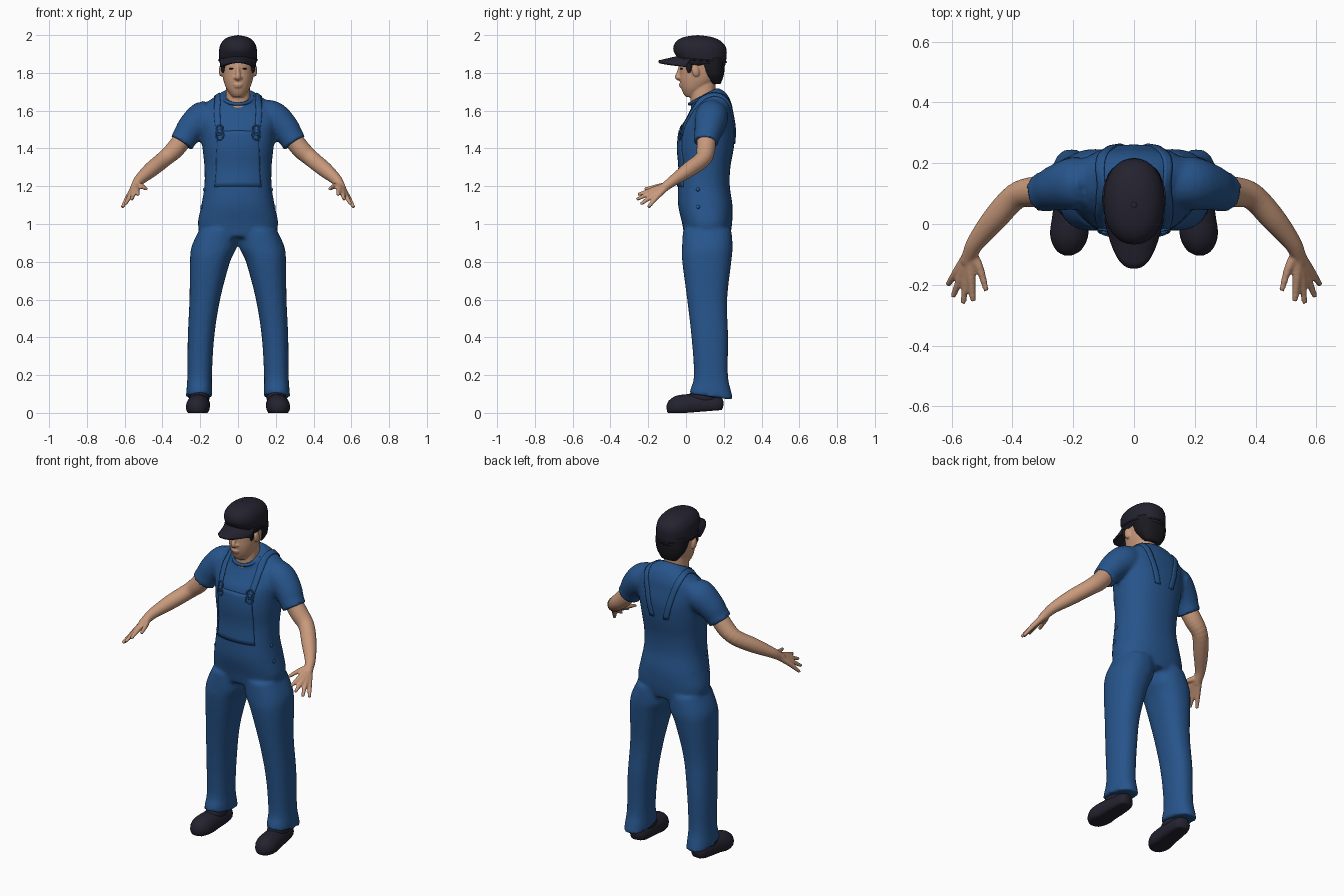
import bpy, bmesh, math
from mathutils import Vector, Matrix

cube = bpy.data.objects.get("Cube")
if cube:
    bpy.data.objects.remove(cube, do_unlink=True)


def material(name, rgb):
    mat = bpy.data.materials.new(name)
    mat.use_nodes = True
    mat.diffuse_color = (*rgb, 1)
    bsdf = mat.node_tree.nodes["Principled BSDF"]
    bsdf.inputs["Base Color"].default_value = (*rgb, 1)
    bsdf.inputs["Roughness"].default_value = 0.8
    return mat


BLUE = material("work blue", (0.02, 0.09, 0.26))
SKIN = material("warm skin", (0.58, 0.32, 0.2))
DARK = material("dark cloth", (0.017, 0.016, 0.028))
HAIR = material("black hair", (0.01, 0.01, 0.014))


def smooth_rows(rows, steps=4):
    """Catmull-Rom interpolation through rows of numbers."""
    out = []
    for i in range(len(rows) - 1):
        p0, p1 = rows[max(i - 1, 0)], rows[i]
        p2, p3 = rows[i + 1], rows[min(i + 2, len(rows) - 1)]
        for k in range(steps):
            t = k / steps
            out.append([0.5 * (2 * b + (c - a) * t + (2 * a - 5 * b + 4 * c - d) * t * t
                               + (3 * b - a - 3 * c + d) * t ** 3)
                        for a, b, c, d in zip(p0, p1, p2, p3)])
    return out + [list(rows[-1])]


def skin_rings(bm, rings):
    """Bridge rings of points and cap both ends."""
    loops = [[bm.verts.new(p) for p in ring] for ring in rings]
    n = len(loops[0])
    for a, b in zip(loops, loops[1:]):
        for i in range(n):
            j = (i + 1) % n
            bm.faces.new((a[i], a[j], b[j], b[i]))
    bm.faces.new(loops[0][::-1])
    bm.faces.new(loops[-1])


def stack(bm, rows, side=1, n=32, power=2.3):
    """Level rings; each row is z, x, y, half width, half depth, tilt."""
    rings = []
    for z, x, y, rx, ry, tilt in smooth_rows(rows):
        ring = []
        for i in range(n):
            a = 2 * math.pi * i / n
            c, s = math.cos(a), math.sin(a)
            u = math.copysign(abs(c) ** (2 / power), c) * rx
            v = math.copysign(abs(s) ** (2 / power), s) * ry
            ring.append((side * x + u, y + v, z + tilt * v))
        rings.append(ring)
    skin_rings(bm, rings)


def tube(bm, rows, side=1, n=20):
    """Rings square to a path; each row is x, y, z, radius."""
    rows = smooth_rows(rows)
    pts = [Vector((side * r[0], r[1], r[2])) for r in rows]
    rings = []
    for i, p in enumerate(pts):
        t = (pts[min(i + 1, len(pts) - 1)] - pts[max(i - 1, 0)]).normalized()
        u = Vector((1, 0, 0.3)).cross(t).normalized()
        v = t.cross(u)
        angles = [2 * math.pi * k / n for k in range(n)]
        rings.append([p + (u * math.cos(a) + v * math.sin(a)) * rows[i][3] for a in angles])
    skin_rings(bm, rings)


def ball(bm, centre, size, turn=0):
    m = Matrix.Translation(centre) @ Matrix.Rotation(turn, 4, 'X') @ Matrix.Diagonal((*size, 1))
    bmesh.ops.create_uvsphere(bm, u_segments=24, v_segments=14, radius=1, matrix=m)


def finish(name, bm, mat, voxel=0, rounds=4, thick=0):
    bmesh.ops.recalc_face_normals(bm, faces=bm.faces)
    me = bpy.data.meshes.new(name)
    bm.to_mesh(me)
    bm.free()
    me.materials.append(mat)
    for f in me.polygons:
        f.use_smooth = True
    ob = bpy.data.objects.new(name, me)
    bpy.context.collection.objects.link(ob)
    if thick:
        mod = ob.modifiers.new("thickness", 'SOLIDIFY')
        mod.thickness = thick
        mod.offset = 0
    if voxel:
        mod = ob.modifiers.new("blend", 'REMESH')
        mod.mode = 'VOXEL'
        mod.voxel_size = voxel
        mod.use_smooth_shade = True
        mod = ob.modifiers.new("soften", 'SMOOTH')
        mod.factor = 0.5
        mod.iterations = rounds
    return ob


# Overalls and shirt: torso, trouser legs and sleeves blended together
bm = bmesh.new()
stack(bm, [(0.93, 0, .112, .19, .12, 0), (1.0, 0, .112, .213, .132, 0), (1.1, 0, .102, .194, .144, 0),
           (1.2, 0, .095, .178, .137, 0), (1.3, 0, .1, .178, .135, 0), (1.4, 0, .105, .188, .148, 0),
           (1.5, 0, .115, .2, .147, 0), (1.57, 0, .125, .213, .126, .1), (1.62, 0, .13, .19, .11, .2),
           (1.66, 0, .12, .13, .09, .4), (1.685, 0, .095, .085, .073, .5)])
for s in (1, -1):
    stack(bm, [(.97, .105, .112, .1, .128, 0), (.88, .126, .113, .12, .134, 0), (.8, .148, .11, .106, .13, 0),
               (.6, .176, .112, .081, .106, 0), (.4, .196, .126, .07, .097, 0), (.2, .203, .132, .065, .09, 0),
               (.12, .205, .132, .068, .108, -.08), (.085, .206, .134, .07, .116, -.14)], s)
    tube(bm, [(.1, .135, 1.585, .075), (.18, .135, 1.565, .088), (.245, .122, 1.51, .078),
              (.28, .11, 1.46, .068), (.3, .105, 1.43, .068)], s)
overalls = finish("overalls", bm, BLUE, 0.011, 5)
bpy.context.view_layer.update()
body = overalls.evaluated_get(bpy.context.evaluated_depsgraph_get())


def on_body(p, lift=0.002):
    _, loc, nor, _ = body.closest_point_on_mesh(Vector(p))
    return loc + nor * lift, nor


def patch(name, rows):
    """Thin cloth panel laid on the body."""
    bm = bmesh.new()
    grid = [[bm.verts.new(on_body(p)[0]) for p in row] for row in rows]
    for a, b in zip(grid, grid[1:]):
        for i in range(len(a) - 1):
            bm.faces.new((a[i], a[i + 1], b[i + 1], b[i]))
    return finish(name, bm, BLUE, thick=0.008)


# Bib panel, narrowing towards its top
patch("bib", [[((k / 8 - 1) * (.15 - .03 * r / 12), -.06, 1.2 + .3 * r / 12) for k in range(17)]
              for r in range(13)])

# Shoulder straps, buckles and hip buttons
for s, label in ((1, "left"), (-1, "right")):
    path = smooth_rows([(.11, -.05, 1.47), (.115, -.02, 1.56), (.12, .04, 1.65), (.12, .13, 1.7),
                        (.11, .22, 1.66), (.085, .28, 1.56), (.05, .29, 1.42)], 5)
    patch(label + "_strap", [[(s * (x + w), y, z) for w in (-.018, -.006, .006, .018)]
                             for x, y, z in path])
    bm = bmesh.new()
    for z, r in ((1.52, .022), (1.475, .026)):
        loop = [on_body((s * .11 + r * math.cos(a), -.07, z + r * math.sin(a)), .008)[0]
                for a in [k * math.pi / 8 for k in range(17)]]
        tube(bm, [(*p, .004) for p in loop], n=8)
    ball(bm, on_body((s * .11, -.07, 1.497), .006)[0], (.012, .007, .012))
    finish(label + "_buckle", bm, BLUE)
    bm = bmesh.new()
    for z in (1.19, 1.1):
        ball(bm, on_body((s * .25, .05, z))[0], (.007, .01, .01))
    finish(label + "_hip_buttons", bm, BLUE)

# Collar following the sloping neckline
bm = bmesh.new()
ring = [k * math.pi / 16 for k in range(33)]
tube(bm, [(.08 * math.cos(a), .09 + .071 * math.sin(a), 1.672 + .037 * math.sin(a), .009) for a in ring], n=8)
finish("collar", bm, BLUE)

# Bare arms with hands
for s, label in ((1, "left"), (-1, "right")):
    bm = bmesh.new()
    tube(bm, [(.27, .108, 1.48, .05), (.33, .106, 1.4, .05), (.39, .09, 1.345, .044), (.46, .015, 1.288, .041),
              (.52, -.06, 1.235, .03), (.54, -.1, 1.205, .025), (.552, -.125, 1.185, .022)], s)
    wrist = (.54, -.095, 1.205, .02)
    fingers = [((.535, -.185, 1.178), (.53, -.255, 1.155)), ((.553, -.185, 1.165), (.562, -.262, 1.13)),
               ((.57, -.175, 1.152), (.596, -.24, 1.105)), ((.582, -.155, 1.143), (.613, -.2, 1.088)),
               ((.51, -.14, 1.2), (.486, -.22, 1.185))]
    for base, tip in fingers:
        tube(bm, [wrist, (*base, .0145), (*tip, .009)], s, 12)
    finish(label + "_arm", bm, SKIN, 0.006, 3)

# Head with neck, nose, lips and ears
bm = bmesh.new()
stack(bm, [(1.672, 0, .03, .028, .03, 0), (1.69, 0, .036, .044, .05, 0), (1.72, 0, .047, .063, .072, 0),
           (1.76, 0, .065, .077, .098, 0), (1.8, 0, .075, .084, .108, 0), (1.85, 0, .08, .088, .113, 0),
           (1.91, 0, .08, .084, .11, 0)], power=2.1)
stack(bm, [(1.57, 0, .1, .075, .07, 0), (1.66, 0, .09, .066, .066, 0), (1.75, 0, .09, .062, .066, 0)])
tube(bm, [(0, -.03, 1.835, .009), (0, -.039, 1.8, .011), (0, -.045, 1.778, .014), (0, -.03, 1.768, .012)])
ball(bm, (0, -.026, 1.738), (.024, .012, .006))
ball(bm, (0, -.023, 1.727), (.021, .012, .006))
for s in (1, -1):
    ball(bm, (s * .014, -.034, 1.774), (.009, .01, .008))
    ball(bm, (s * .09, .05, 1.812), (.011, .02, .033), 0.2)
finish("head", bm, SKIN, 0.005, 2)

# Eyes under the peak
bm = bmesh.new()
for s in (1, -1):
    ball(bm, (s * .034, -.023, 1.822), (.014, .008, .004))
finish("eyes", bm, HAIR)

# Hair at the back and sideburns
bm = bmesh.new()
stack(bm, [(1.742, 0, .158, .05, .025, 0), (1.765, 0, .148, .068, .045, 0), (1.79, 0, .14, .083, .06, 0),
           (1.83, 0, .13, .092, .075, 0), (1.88, 0, .12, .093, .085, 0)])
for s in (1, -1):
    ball(bm, (s * .08, .016, 1.835), (.011, .016, .035))
    ball(bm, (s * .084, .06, 1.86), (.012, .05, .022))
finish("hair", bm, HAIR)

# Cap crown with band, top button and seams
bm = bmesh.new()
stack(bm, [(1.853, 0, .086, .097, .122, -.09), (1.885, 0, .08, .1, .134, -.06), (1.92, 0, .074, .1, .141, 0),
           (1.95, 0, .07, .093, .133, 0), (1.975, 0, .066, .075, .108, 0), (1.99, 0, .064, .05, .072, 0),
           (1.997, 0, .062, .02, .03, 0)], power=2.2)
ball(bm, (0, .062, 1.995), (.011, .011, .005))
finish("cap_crown", bm, DARK)
bm = bmesh.new()
tube(bm, [(.1 * math.cos(a), .083 + .129 * math.sin(a), 1.868 - .01 * math.sin(a), .005) for a in ring], n=8)
finish("cap_band", bm, DARK)

# Curved cap peak
bm = bmesh.new()
grid = [[bm.verts.new((.093 * u * (1 - .06 * v), -.145 * v * (1 - abs(u) ** 2.6) + .02 * (1 - v),
                       1.897 - .038 * v - .028 * u * u)) for v in [j / 8 for j in range(9)]]
        for u in [k / 12 - 1 for k in range(25)]]
for a, b in zip(grid, grid[1:]):
    for i in range(8):
        bm.faces.new((a[i], a[i + 1], b[i + 1], b[i]))
peak = finish("cap_peak", bm, DARK, thick=0.014)

# Shoes with flat soles
for s, label in ((1, "left"), (-1, "right")):
    bm = bmesh.new()
    tube(bm, [(.198, .195, .04, .02), (.2, .175, .042, .045), (.203, .11, .042, .055), (.208, .03, .04, .06),
              (.214, -.04, .03, .062), (.216, -.085, .024, .042), (.216, -.102, .022, .015)], s)
    ball(bm, (s * .203, .09, .08), (.052, .08, .05))
    for v in bm.verts:
        v.co.z = max(v.co.z, max(0, v.co.y) * 0.08)
    finish(label + "_shoe", bm, DARK)
